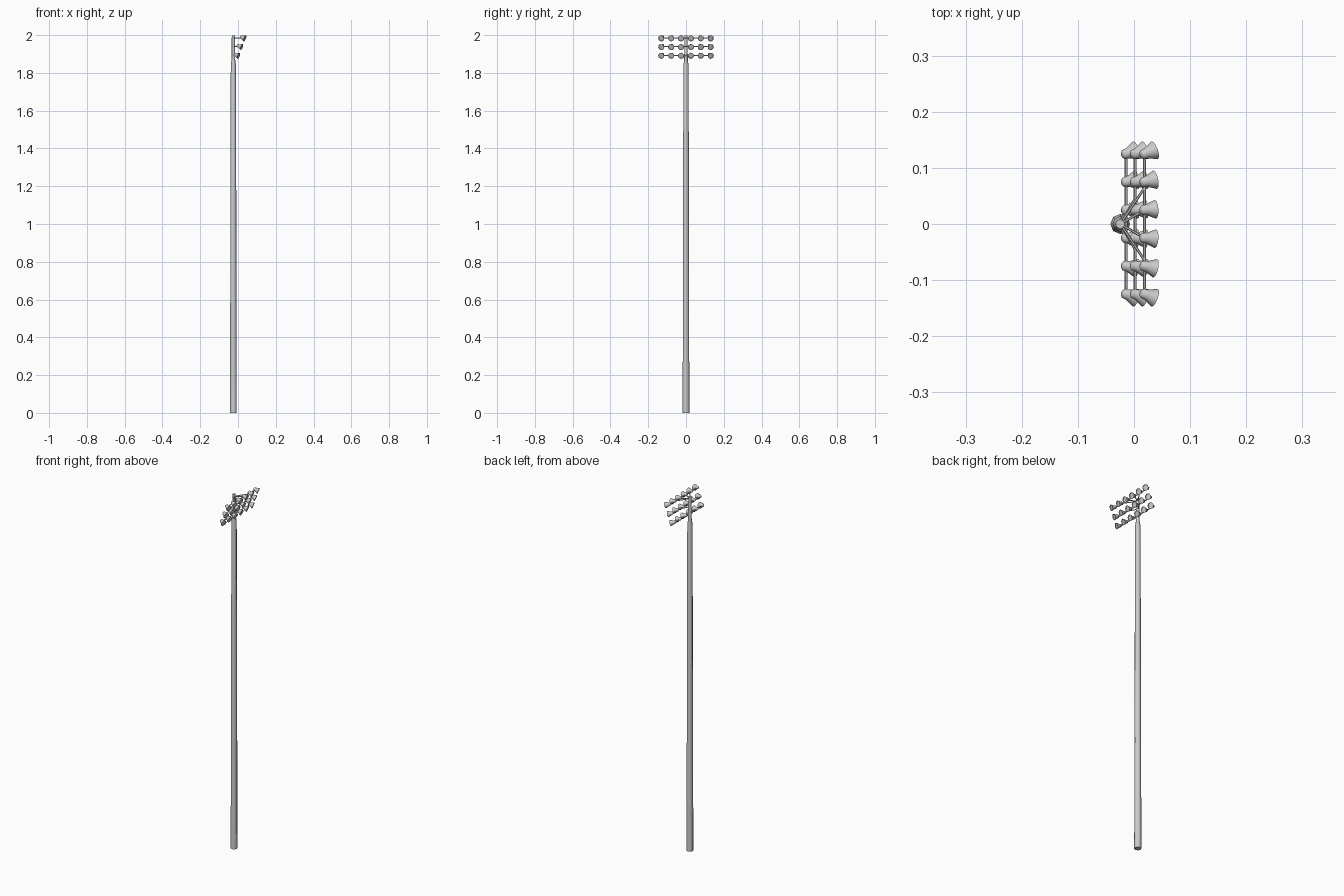
import bpy, bmesh, math
from mathutils import Vector

if "Cube" in bpy.data.objects:
    bpy.data.objects.remove(bpy.data.objects["Cube"])

PX = -0.0245                      # pole axis
ROWS = [(1.985, 0.019), (1.939, 0.002), (1.893, -0.014)]   # bar height, bar x
TILT = math.radians(20)


def finish(bm, name):
    bmesh.ops.recalc_face_normals(bm, faces=bm.faces)
    me = bpy.data.meshes.new(name)
    bm.to_mesh(me)
    bm.free()
    ob = bpy.data.objects.new(name, me)
    bpy.context.collection.objects.link(ob)
    bpy.context.view_layer.objects.active = ob
    bpy.ops.object.select_all(action='DESELECT')
    ob.select_set(True)
    bpy.ops.object.shade_smooth_by_angle(angle=math.radians(50))
    return ob


def lathe(bm, origin, axis, profile, sides, caps=(True, True)):
    """Rings of (distance along axis, radius), bridged with quads."""
    q = Vector(axis).to_track_quat('Z', 'Y')
    rings = []
    for d, r in profile:
        rings.append([bm.verts.new(Vector(origin) + q @ Vector(
            (r * math.cos(2 * math.pi * i / sides), r * math.sin(2 * math.pi * i / sides), d)))
            for i in range(sides)])
    for a, b in zip(rings, rings[1:]):
        for i in range(sides):
            j = (i + 1) % sides
            bm.faces.new((a[i], a[j], b[j], b[i]))
    if caps[0]:
        bm.faces.new(rings[0][::-1])
    if caps[1]:
        bm.faces.new(rings[-1])


def rod(bm, a, b, r, sides=6):
    v = Vector(b) - Vector(a)
    lathe(bm, a, v, [(0, r), (v.length, r)], sides)


# Tapered pole with slimmer neck
bm = bmesh.new()
lathe(bm, (PX, 0, 0), (0, 0, 1),
      [(0, 0.0178), (1.84, 0.0138), (1.87, 0.0095), (1.998, 0.0085)], 8)
finish(bm, "pole")

# Horizontal lamp bars
bm = bmesh.new()
for z, x in ROWS:
    rod(bm, (x, -0.125, z), (x, 0.125, z), 0.0028)
finish(bm, "lamp_bars")

# Struts fanning from the pole to the bars
bm = bmesh.new()
for s in (-1, 1):
    for (z, x), y in zip(ROWS, (0.065, 0.045, 0.03)):
        rod(bm, (PX, 0, z), (x, s * y, z), 0.0025)
    rod(bm, (PX, 0, ROWS[0][0]), (ROWS[0][1], s * 0.025, ROWS[0][0]), 0.0025)
finish(bm, "support_struts")

# Floodlights, fanned outwards and tilted down, each with a mounting bracket
lamps, brackets = bmesh.new(), bmesh.new()
for z, x in ROWS:
    for i in range(6):
        y = (i - 2.5) * 0.05
        yaw = math.radians((i - 2.5) * 8)
        d = Vector((math.cos(TILT) * math.cos(yaw), math.cos(TILT) * math.sin(yaw), -math.sin(TILT)))
        o = Vector((x, y, z + 0.004)) - d * 0.008
        lathe(lamps, o, d, [(0, 0.005), (0.003, 0.0085), (0.011, 0.0095),
                            (0.028, 0.0168), (0.0275, 0.0152), (0.025, 0.0145)], 12)
        rod(brackets, (x, y, z - 0.004), (x, y, z + 0.006), 0.004)
finish(lamps, "floodlights")
finish(brackets, "lamp_brackets")
